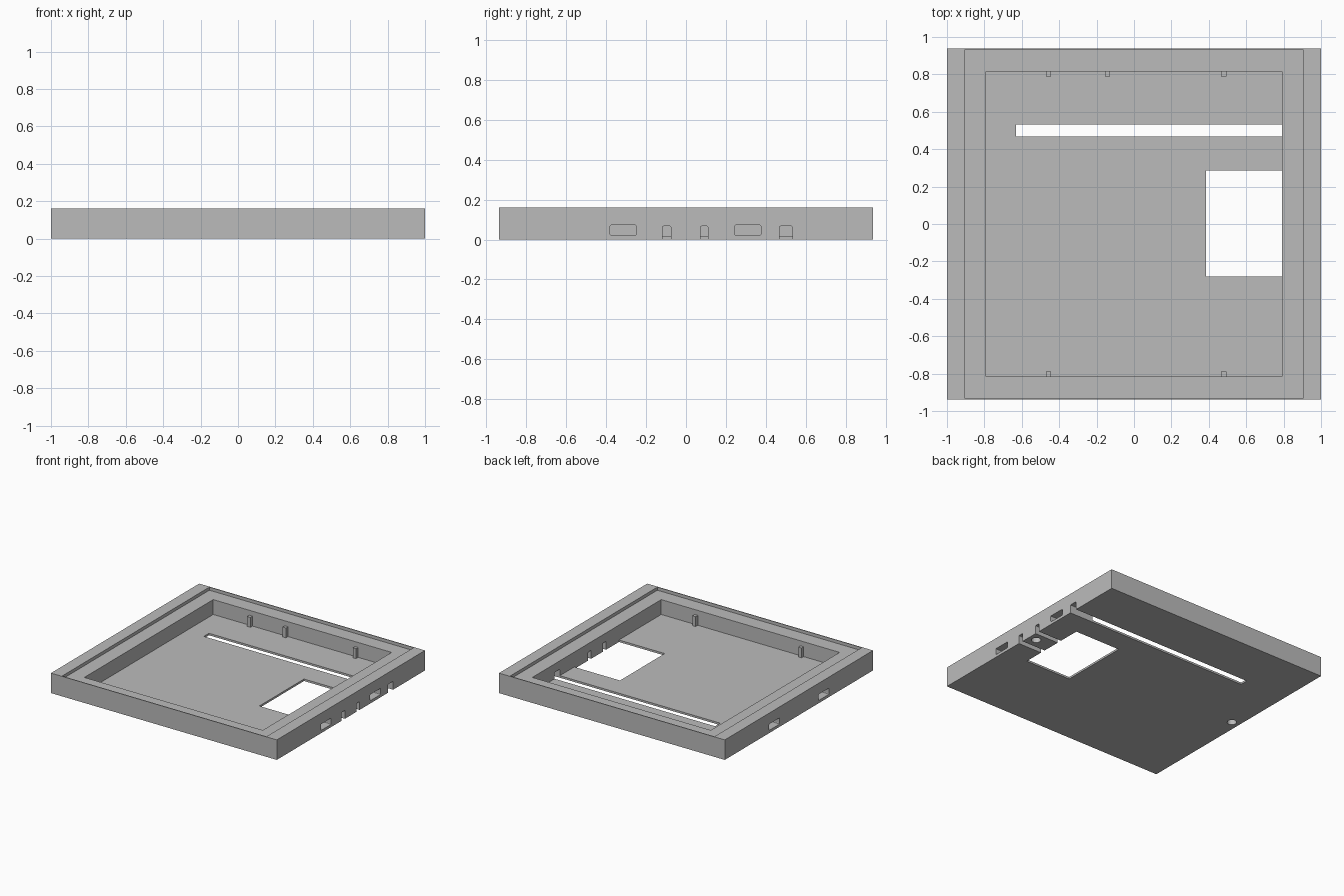
import bpy, bmesh
from mathutils import Matrix, Vector

if "Cube" in bpy.data.objects:
    bpy.data.objects.remove(bpy.data.objects["Cube"], do_unlink=True)

grey = bpy.data.materials.new("plain_grey")
grey.use_nodes = True
colour = (0.5, 0.5, 0.5, 1)
grey.diffuse_color = colour
grey.node_tree.nodes["Principled BSDF"].inputs["Base Color"].default_value = colour


def finish(name, bm):
    mesh = bpy.data.meshes.new(name)
    bm.to_mesh(mesh)
    bm.free()
    mesh.materials.append(grey)
    obj = bpy.data.objects.new(name, mesh)
    bpy.context.collection.objects.link(obj)
    return obj


def box(name, x, y, z, rounding=0):
    """Box from (min, max) pairs, optionally rounding the edges along x."""
    lo, hi = Vector((x[0], y[0], z[0])), Vector((x[1], y[1], z[1]))
    bm = bmesh.new()
    bmesh.ops.create_cube(bm, size=1, matrix=Matrix.Translation((lo + hi) / 2)
                          @ Matrix.Diagonal((*(hi - lo), 1)))
    if rounding:
        edges = [e for e in bm.edges
                 if abs(e.verts[0].co.x - e.verts[1].co.x) > 0.01]
        bmesh.ops.bevel(bm, geom=edges, offset=rounding, segments=2,
                        profile=0.5, affect="EDGES")
    return finish(name, bm)


def cylinder(name, x, y, radius, z):
    bm = bmesh.new()
    bmesh.ops.create_cone(bm, cap_ends=True, segments=24, radius1=radius,
                          radius2=radius, depth=z[1] - z[0],
                          matrix=Matrix.Translation((x, y, sum(z) / 2)))
    return finish(name, bm)


def cut(target, cutter):
    cutter.hide_render = True
    mod = target.modifiers.new("cut", "BOOLEAN")
    mod.operation = "DIFFERENCE"
    mod.solver = "EXACT"
    mod.object = cutter
    bpy.context.view_layer.objects.active = target
    bpy.ops.object.modifier_apply(modifier=mod.name)
    bpy.data.objects.remove(cutter, do_unlink=True)


FLOOR, LEDGE, TOP = 0.016, 0.135, 0.16
WALL_X, WALL_Y = 0.79, 0.815

# Tray body with lid recess and main cavity
tray = box("tray_body", (-1, 1), (-0.9375, 0.9375), (0, TOP))
cut(tray, box("lid_recess", (-0.905, 0.905), (-0.931, 0.931), (LEDGE, 0.3)))
cut(tray, box("cavity", (-WALL_X, WALL_X), (-WALL_Y, WALL_Y), (FLOOR, 0.3)))

# Floor window and long slot running out through the side wall
cut(tray, box("window", (0.385, WALL_X), (-0.28, 0.285), (-0.1, 0.05)))
cut(tray, box("slot", (-0.63, 1.1), (0.468, 0.533), (-0.1, 0.067), 0.006))

# Cable notches below the left wall
for y in ((-0.118, -0.076), (0.072, 0.11)):
    cut(tray, box("notch", (0.75, 1.1), y, (-0.1, 0.067), 0.006))

# Side pockets and blind screw holes on both sides
for side in (-1, 1):
    for y in (-0.315, 0.31):
        span = sorted((side * 0.9, side * 1.1))
        cut(tray, box("pocket", span, (y - 0.066, y + 0.066), (0.022, 0.072), 0.006))
    cut(tray, cylinder("screw_hole", side * 0.935, 0, 0.035, (-0.1, 0.06)))

# Small locating tabs on the front and back inner walls
for side, places in ((1, (-0.457, -0.142, 0.48)), (-1, (-0.457, 0.48))):
    for i, x in enumerate(places):
        y = sorted((side * 0.788, side * (WALL_Y + 0.005)))
        label = "back" if side > 0 else "front"
        box(f"{label}_tab_{i + 1}", (x - 0.014, x + 0.014), y, (FLOOR - 0.004, 0.095))
